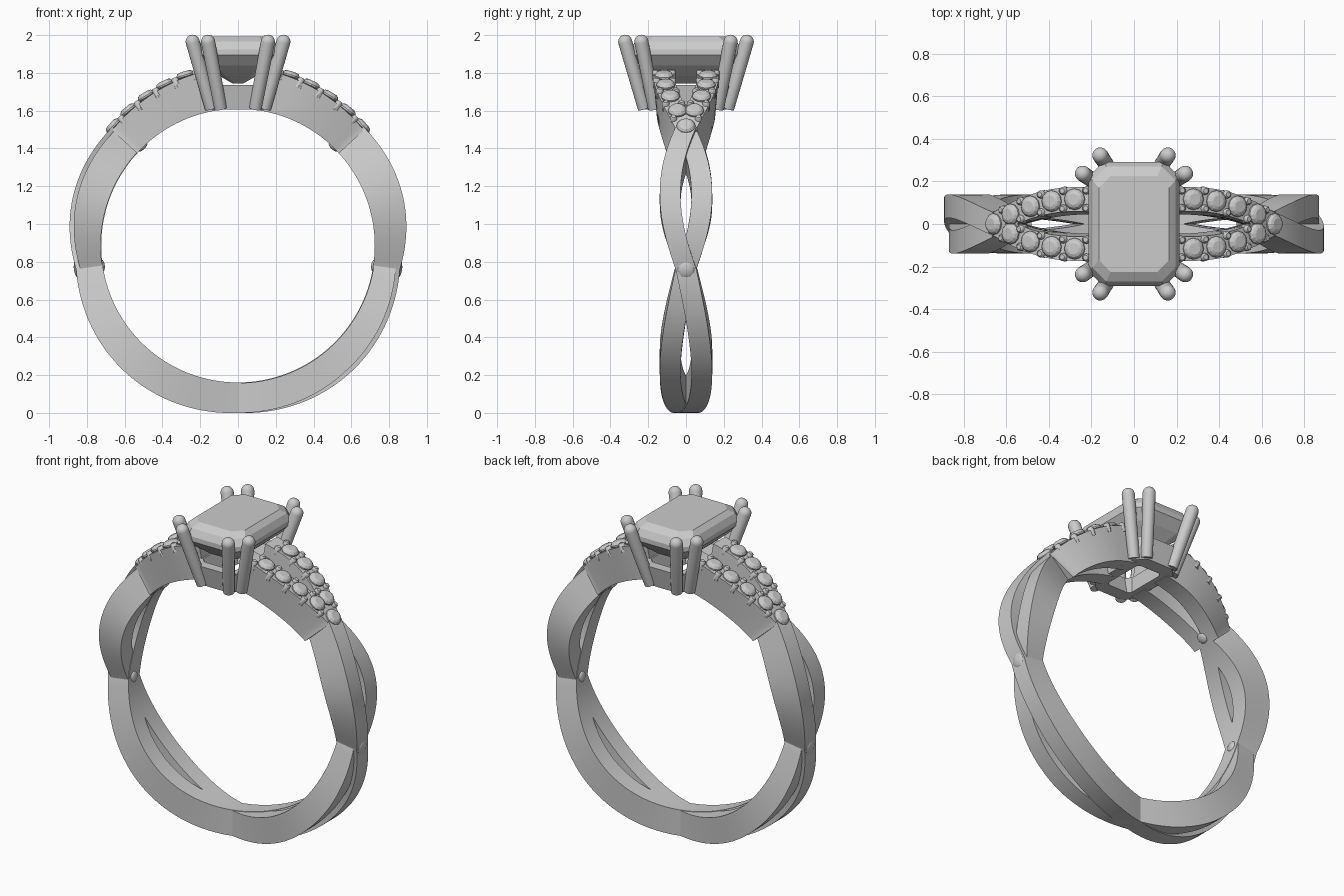
import bpy, math
from mathutils import Vector

if "Cube" in bpy.data.objects:
    bpy.data.objects.remove(bpy.data.objects["Cube"])

CZ = 0.885          # height of the finger hole centre
R_IN = 0.724        # finger hole radius


def finish(name, verts, faces, smooth=None):
    me = bpy.data.meshes.new(name)
    me.from_pydata([tuple(v) for v in verts], [], faces)
    me.update()
    ob = bpy.data.objects.new(name, me)
    bpy.context.collection.objects.link(ob)
    bpy.ops.object.select_all(action='DESELECT')
    ob.select_set(True)
    bpy.context.view_layer.objects.active = ob
    bpy.ops.object.mode_set(mode='EDIT')
    bpy.ops.mesh.select_all(action='SELECT')
    bpy.ops.mesh.normals_make_consistent(inside=False)
    bpy.ops.object.mode_set(mode='OBJECT')
    if smooth:
        bpy.ops.object.shade_smooth_by_angle(angle=math.radians(smooth))
    return ob


def loft(name, rings, smooth=None, loop=False):
    """Skin a list of equal-sized vertex rings; capped unless looped."""
    n, m = len(rings[0]), len(rings)
    faces = []
    for i in range(m if loop else m - 1):
        a, b = i * n, ((i + 1) % m) * n
        faces += [(a + k, a + (k + 1) % n, b + (k + 1) % n, b + k) for k in range(n)]
    if not loop:
        faces += [tuple(range(n)), tuple(range((m - 1) * n, m * n))]
    return finish(name, [v for r in rings for v in r], faces, smooth)


def lathe(name, profile, base, axis, segs=16, smooth=None):
    """Revolve (radius, height) points around an axis starting at base."""
    q = Vector(axis).to_track_quat('Z', 'Y')
    rings = []
    for r, h in profile:
        rings.append([Vector(base) + q @ Vector((r * math.cos(2 * math.pi * k / segs),
                      r * math.sin(2 * math.pi * k / segs), h)) for k in range(segs)])
    return loft(name, rings, smooth)


def polar(deg, r, y):
    a = math.radians(deg)
    return Vector((r * math.cos(a), y, CZ + r * math.sin(a)))


def opposite(ob):
    """Copy turned half round the vertical axis, for the other side of the ring."""
    c = ob.copy()
    c.name = ob.name.replace("right", "left")
    c.rotation_euler = (0, 0, math.pi)
    bpy.context.collection.objects.link(c)


# Twisted band strands: two lobes per side between three crossings
X0, X1, X2 = -90, -8.3, 43.5
for s in (1, -1):
    rings = []
    for i in range(65):
        t = i / 32
        if t <= 1:
            deg, r0, r1, sign = X0 + (X1 - X0) * t, 0.885, 0.866, 1
            u = t
        else:
            u = t - 1
            deg, r0, r1, sign = X1 + (X2 - X1) * u, 0.866, 0.915, -1
        wave = math.sin(math.pi * u)
        y = s * sign * 0.084 * wave
        ro = r0 + (r1 - r0) * u + 0.022 * wave
        ri = R_IN
        if s < 0:                       # under-passing strand sits a little lower
            ro -= 0.022 * min(1, t * 2)
            ri += 0.003
        w = 0.055
        rings.append([polar(deg, ri, y - w), polar(deg, ri, y + w),
                      polar(deg, ro, y + w), polar(deg, ro, y - w)])
    opposite(loft("band_strand_right_" + ("a" if s > 0 else "b"), rings, 35))


# Split shoulders that carry the small stones
def spread(deg):
    return math.sin(math.radians(min(90, max(0, (deg - 43.5) / 29.5 * 90))))


def shoulder_r(deg):
    return 0.905 + 0.03 * max(0, (deg - 43)) / 30


for s in (1, -1):
    rings = []
    for i in range(29):
        deg = 42.5 + (81 - 42.5) * i / 28
        f = spread(deg)
        yi, yo = s * (0.05 + 0.05 * f), s * 0.116 * f
        ro = shoulder_r(deg)
        rings.append([polar(deg, R_IN + 0.001, yi - 0.055), polar(deg, R_IN + 0.001, yi + 0.055),
                      polar(deg, ro, yo + 0.057), polar(deg, ro, yo - 0.057)])
    opposite(loft("shoulder_right_" + ("back" if s > 0 else "front"), rings, 35))

# Small round stones and the grains that hold them
GEM = [(0.004, -0.03), (0.05, -0.002), (0.05, 0.006), (0.04, 0.019), (0.027, 0.025)]
GEM_DEG = [43.9, 51.0, 58.4, 65.6, 72.8]
for s in (1, -1):
    for i, deg in enumerate(GEM_DEG):
        if i == 0 and s < 0:
            continue
        y = 0 if i == 0 else s * 0.116 * spread(deg)
        opposite(lathe("shoulder_stone_right", GEM, polar(deg, shoulder_r(deg) + 0.006, y),
                       polar(deg, 1, 0) - Vector((0, 0, CZ)), 12))
    for deg in [47.5, 54.7, 62, 69.2, 76.3]:
        y = s * 0.116 * spread(deg)
        for e in (1, -1):
            if deg < 50 and e != s:
                continue
            opposite(lathe("grain_right", [(0.02, -0.035), (0.019, 0.012), (0.012, 0.02)],
                           polar(deg, shoulder_r(deg), y + e * 0.042),
                           polar(deg, 1, 0) - Vector((0, 0, CZ)), 8, 40))

# Domed studs at the strand crossings, outside and inside
dome = [(0.052 * math.cos(math.radians(a)) + 0.0005, 0.026 * math.sin(math.radians(a)))
        for a in range(0, 91, 15)]
out = polar(X1, 1, 0) - Vector((0, 0, CZ))
opposite(lathe("crossing_stud_right", [(0.052, -0.05)] + dome, polar(X1, 0.852, 0), out, 24, 40))
for deg in (X1, 46):
    inward = Vector((0, 0, CZ)) - polar(deg, 1, 0)
    opposite(lathe("inner_stud_right", [(r * 0.6, h * 0.5) for r, h in dome],
                   polar(deg, R_IN + 0.002, 0), inward, 20, 40))


def octagon(hx, hy, c, z):
    """Rectangle with cut corners."""
    return [Vector((x, y, z)) for x, y in (
        (hx, -hy + c), (hx, hy - c), (hx - c, hy), (-hx + c, hy),
        (-hx, hy - c), (-hx, -hy + c), (-hx + c, -hy), (hx - c, -hy))]


# Step-cut centre stone
STEPS = [(1.745, 0.03, 0.10, 0.01), (1.785, 0.10, 0.17, 0.03), (1.84, 0.165, 0.24, 0.05),
         (1.895, 0.213, 0.292, 0.07), (1.925, 0.213, 0.292, 0.07),
         (1.965, 0.195, 0.270, 0.065), (1.992, 0.165, 0.225, 0.055)]
loft("centre_stone", [octagon(hx, hy, c, z) for z, hx, hy, c in STEPS])

# Open basket base under the stone
loft("basket", [octagon(0.150, 0.225, 0.06, 1.605), octagon(0.175, 0.255, 0.065, 1.735),
                octagon(0.125, 0.195, 0.03, 1.735), octagon(0.085, 0.14, 0.02, 1.605)], loop=True)

# Double prongs at each corner
R = 0.037
for sx in (1, -1):
    for sy in (1, -1):
        for foot, tip in (((0.092, 0.222, 1.612), (0.165, 0.332, 2.0)),
                          ((0.142, 0.168, 1.612), (0.25, 0.243, 2.0))):
            a = Vector((foot[0] * sx, foot[1] * sy, foot[2]))
            d = Vector((tip[0] * sx, tip[1] * sy, tip[2])) - a
            length = d.length
            prof = [(R * 0.9, 0)] + [(R * math.cos(math.radians(g)) + 0.0003,
                    length - R + R * math.sin(math.radians(g))) for g in range(0, 91, 15)]
            lathe("prong", prof, a, d, 20, 40)
